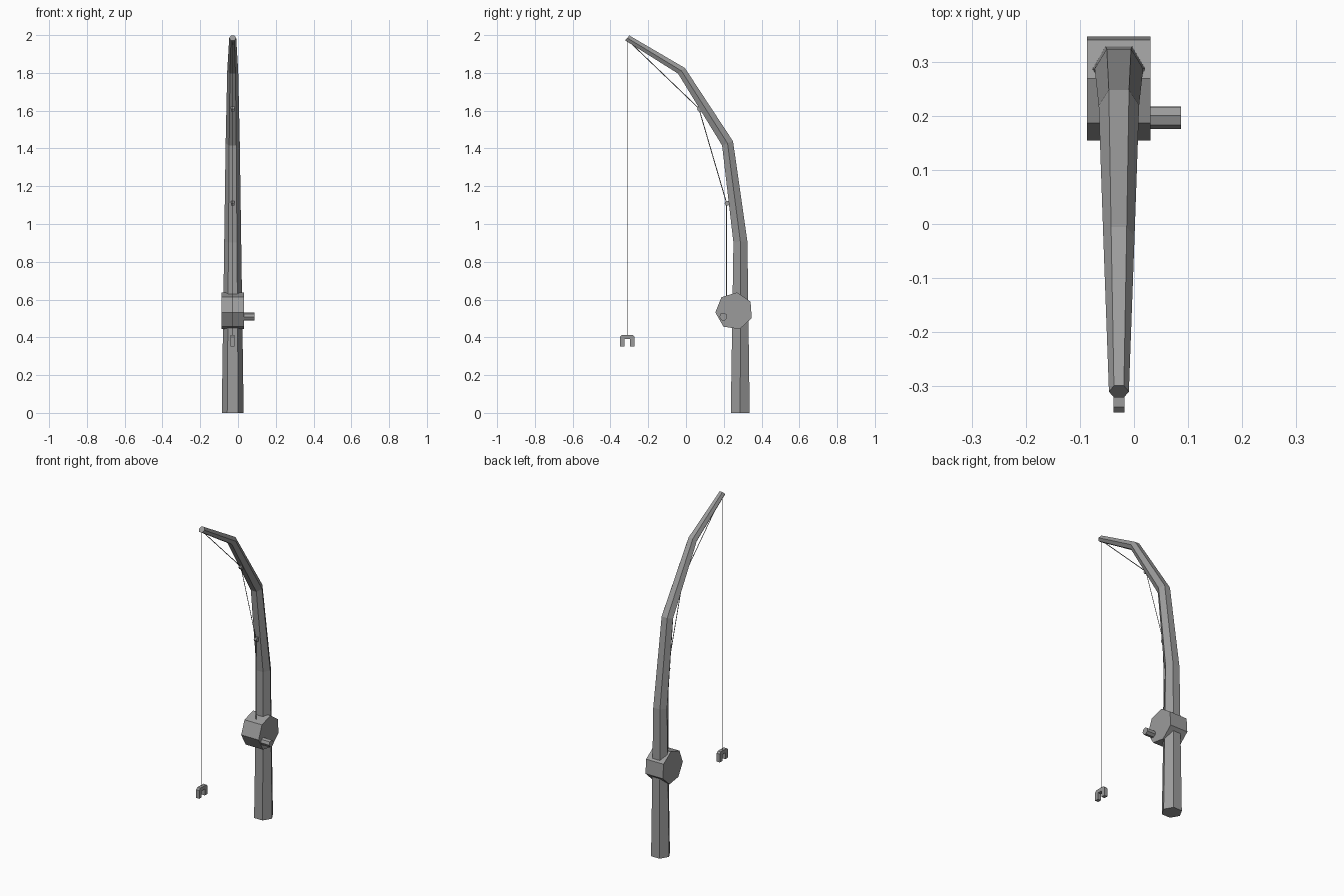
import bpy, bmesh, math
from mathutils import Vector

cube = bpy.data.objects.get("Cube")
if cube:
    bpy.data.objects.remove(cube, do_unlink=True)

CX = -0.028  # centre plane of the rod

grey = bpy.data.materials.new("grey")
grey.use_nodes = True
grey.diffuse_color = (0.33, 0.33, 0.33, 1)
grey.node_tree.nodes["Principled BSDF"].inputs["Base Color"].default_value = (0.33, 0.33, 0.33, 1)


def loft(name, rings):
    """Closed flat-faced solid through a list of equal-length point rings."""
    bm = bmesh.new()
    loops = [[bm.verts.new(p) for p in ring] for ring in rings]
    n = len(loops[0])
    for a, b in zip(loops, loops[1:]):
        for i in range(n):
            j = (i + 1) % n
            bm.faces.new((a[i], a[j], b[j], b[i]))
    bm.faces.new(loops[0][::-1])
    bm.faces.new(loops[-1])
    bmesh.ops.recalc_face_normals(bm, faces=bm.faces)
    mesh = bpy.data.meshes.new(name)
    bm.to_mesh(mesh)
    bm.free()
    mesh.materials.append(grey)
    ob = bpy.data.objects.new(name, mesh)
    bpy.context.collection.objects.link(ob)
    return ob


def extrude_x(name, outline, x0, x1):
    """Side outline (y, z) given thickness along x."""
    return loft(name, [[(x, y, z) for y, z in outline] for x in (x0, x1)])


def polygon(y, z, r, sides, start):
    return [(y + r * math.cos(math.radians(start) + i * math.tau / sides),
             z + r * math.sin(math.radians(start) + i * math.tau / sides))
            for i in range(sides)]


# Bent hexagonal rod: centre y, z, half width, offset (y, z) to its back face
sections = [
    (0.287, 0.0, 0.058, 0.050, 0.0),
    (0.288, 0.905, 0.045, 0.037, 0.003),
    (0.220, 1.427, 0.0375, 0.029, 0.011),
    (-0.024, 1.811, 0.029, 0.018, 0.015),
    (-0.311, 1.985, 0.0185, 0.011, 0.013),
]
rod = []
for y, z, w, dy, dz in sections:
    rod.append([(CX + a * w, y + b * dy, z + b * dz) for a, b in
                ((1, 0), (0.5, 1), (-0.5, 1), (-1, 0), (-0.5, -1), (0.5, -1))])
loft("rod", rod)

# Seven-sided reel and its crank knob
extrude_x("reel", polygon(0.255, 0.539, 0.1, 7, 184), CX - 0.059, CX + 0.059)
extrude_x("crank_knob", polygon(0.198, 0.509, 0.0215, 7, 184), 0.028, 0.087)

# Line guides under the rod
for name, y, z in (("lower_guide", 0.218, 1.11), ("upper_guide", 0.072, 1.609)):
    extrude_x(name, polygon(y, z, 0.014, 6, 0), CX - 0.009, CX + 0.009)

# Fishing line, from the reel through the guides and tip down to the hook
path = [Vector((CX, y, z)) for y, z in
        ((0.215, 0.60), (0.215, 1.11), (0.068, 1.612), (-0.311, 1.976), (-0.311, 0.40))]
for i, (a, b) in enumerate(zip(path, path[1:])):
    side = Vector((1, 0, 0))
    up = (b - a).normalized().cross(side)
    ring = [(side * c + up * s) * 0.0023 for c, s in ((1, 0), (0, 1), (-1, 0), (0, -1))]
    loft("line_%d" % (i + 1), [[p + o for o in ring] for p in (a, b)])

# Two-pronged hook with clipped top corners
half = [(0.015, 0.391), (0.015, 0.352), (0.039, 0.352), (0.039, 0.403), (0.029, 0.413)]
outline = [(-0.311 + y, z) for y, z in half] + [(-0.311 - y, z) for y, z in reversed(half)]
extrude_x("hook", outline, CX - 0.0105, CX + 0.0105)
